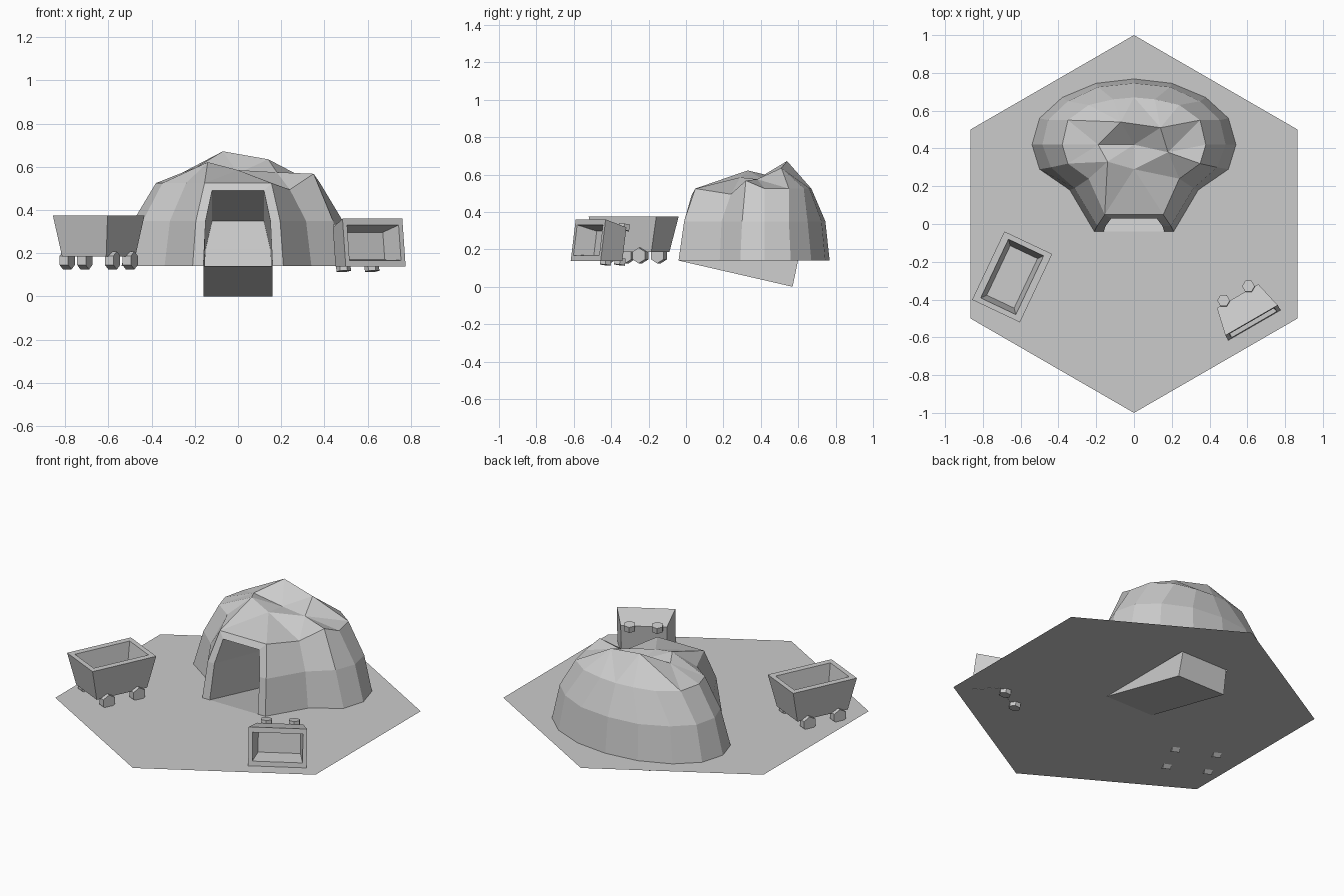
import bpy, bmesh, math
from mathutils import Matrix, Vector

if "Cube" in bpy.data.objects:
    bpy.data.objects.remove(bpy.data.objects["Cube"])

G = 0.14  # ground level


def make(name, verts, faces):
    bm = bmesh.new()
    vs = [bm.verts.new(v) for v in verts]
    for f in faces:
        bm.faces.new([vs[i] for i in f])
    bmesh.ops.recalc_face_normals(bm, faces=bm.faces)
    me = bpy.data.meshes.new(name)
    bm.to_mesh(me)
    bm.free()
    ob = bpy.data.objects.new(name, me)
    bpy.context.collection.objects.link(ob)
    return ob


# Hexagonal ground with a slot where the tunnel dips below it
half = [(0, -1), (.866, -.5), (.866, .5), (0, 1), (0, .6), (.16, .6), (.16, -.04), (0, -.04)]
pts = [(x, y, G) for x, y in half] + [(-x, y, G) for x, y in half]
ground = make("hex_ground", pts, [range(8), range(15, 7, -1)])
if ground.data.polygons[0].normal.z < 0:
    ground.data.flip_normals()

# Sloping tunnel: front arch swept back and down to an end wall
arch = [(.16, -.04, .14), (.15, -.01, .35), (.12, .03, .49)]
arch += [(-x, y, z) for x, y, z in reversed(arch)]
end = [(.16, .57, 0), (.15, .615, .22), (.12, .645, .35)]
end += [(-x, y, z) for x, y, z in reversed(end)]
tunnel = make("tunnel", arch + end,
              [(i, (i + 1) % 6, 6 + (i + 1) % 6, 6 + i) for i in range(6)]
              + [(6, 7, 10, 11), (7, 8, 9, 10)])
tunnel.data.flip_normals()

# Rock dome: three horseshoe rings, right half listed from entrance to back
base = [(.21, -.04), (.34, .18), (.5, .29), (.54, .42), (.5, .56), (.38, .67), (.2, .745), (0, .768)]
mid = [(.195, -.01), (.315, .19), (.44, .3), (.485, .42), (.455, .55), (.35, .65), (.19, .725), (0, .745)]
top = [(.155, .05), (.24, .24), (.35, .32), (.38, .42), (.35, .55), (.24, .63), (.11, .66), (0, .67)]


def ring(pts, z):
    return [(x, y, z) for x, y in pts] + [(-x, y, z) for x, y in pts[-2::-1]]


rings = ring(base, G) + ring(mid, .35) + ring(top, .525)
rings[31] = (.24, .24, .495)   # uneven right shoulder
rings[32] = (.35, .32, .568)
N = 15
faces = [(r * N + i, r * N + i + 1, r * N + N + i + 1, r * N + N + i)
         for r in range(2) for i in range(N - 1)]

# Broken crown with a sunken centre
crown = [(0, .29, .585), (.18, .38, .575), (.14, .51, .635),
         (-.07, .54, .672), (-.19, .42, .6), (-.14, .33, .622)]
c0 = len(rings)
link = [0, 1, 1, 1, 2, 2, 2, 3, 3, 3, 4, 4, 5, 5, 0]
for i in range(N - 1):
    a, b = c0 + link[i], c0 + link[i + 1]
    faces.append((30 + i, 31 + i, a))
    if a != b:
        faces.append((31 + i, b, a))
faces.append((44, 30, c0))
faces += [(c0 + i, c0 + (i + 1) % 6, c0 + 6) for i in range(6)]

# Entrance frame joining the dome edge to the tunnel arch
a0 = c0 + 7
outer = [0, 15, 30, 44, 29, 14]
faces += [(outer[i], outer[i + 1], a0 + i + 1, a0 + i) for i in range(5)]
make("rock_dome", rings + crown + [(0, .42, .57)] + arch, faces)


# Mine carts: tapered tub and four hexagonal wheels, rim at local z = 0
def cart(name, mat):
    loops = [(.158, .113, -.19), (.2, .14, 0), (.172, .103, 0), (.145, .08, -.14)]
    v = [(sx * a, sy * b, z) for a, b, z in loops
         for sx, sy in ((-1, -1), (1, -1), (1, 1), (-1, 1))]
    f = [(r * 4 + i, r * 4 + (i + 1) % 4, r * 4 + 4 + (i + 1) % 4, r * 4 + 4 + i)
         for r in range(3) for i in range(4)]
    tub = make(name + "_tub", v, f + [(0, 1, 2, 3), (12, 13, 14, 15)])
    tub.data.transform(mat)
    for sx in (-1, 1):
        for sy in (-1, 1):
            wv = [(sx * .095 + .042 * math.sin(k * math.pi / 3), sy * .116 + d,
                   -.208 + .042 * math.cos(k * math.pi / 3))
                  for d in (-.022, .022) for k in range(6)]
            wf = [(k, (k + 1) % 6, 6 + (k + 1) % 6, 6 + k) for k in range(6)]
            w = make(name + "_wheel", wv, wf + [range(6), range(6, 12)])
            w.data.transform(mat)


cart("upright_cart", Matrix.Translation((-.645, -.28, .375))
     @ Matrix.Rotation(math.radians(64.7), 4, 'Z'))

# Second, smaller cart lying on its side
t = math.radians(7.9)
X = Vector((.866, .5, 0))
Z = Vector((.5 * math.cos(t), -.866 * math.cos(t), math.sin(t)))
rot = Matrix((X, Z.cross(X), Z)).transposed().to_4x4()
cart("tipped_cart", Matrix.Translation((.63, -.523, .249)) @ rot @ Matrix.Scale(.8, 4))
